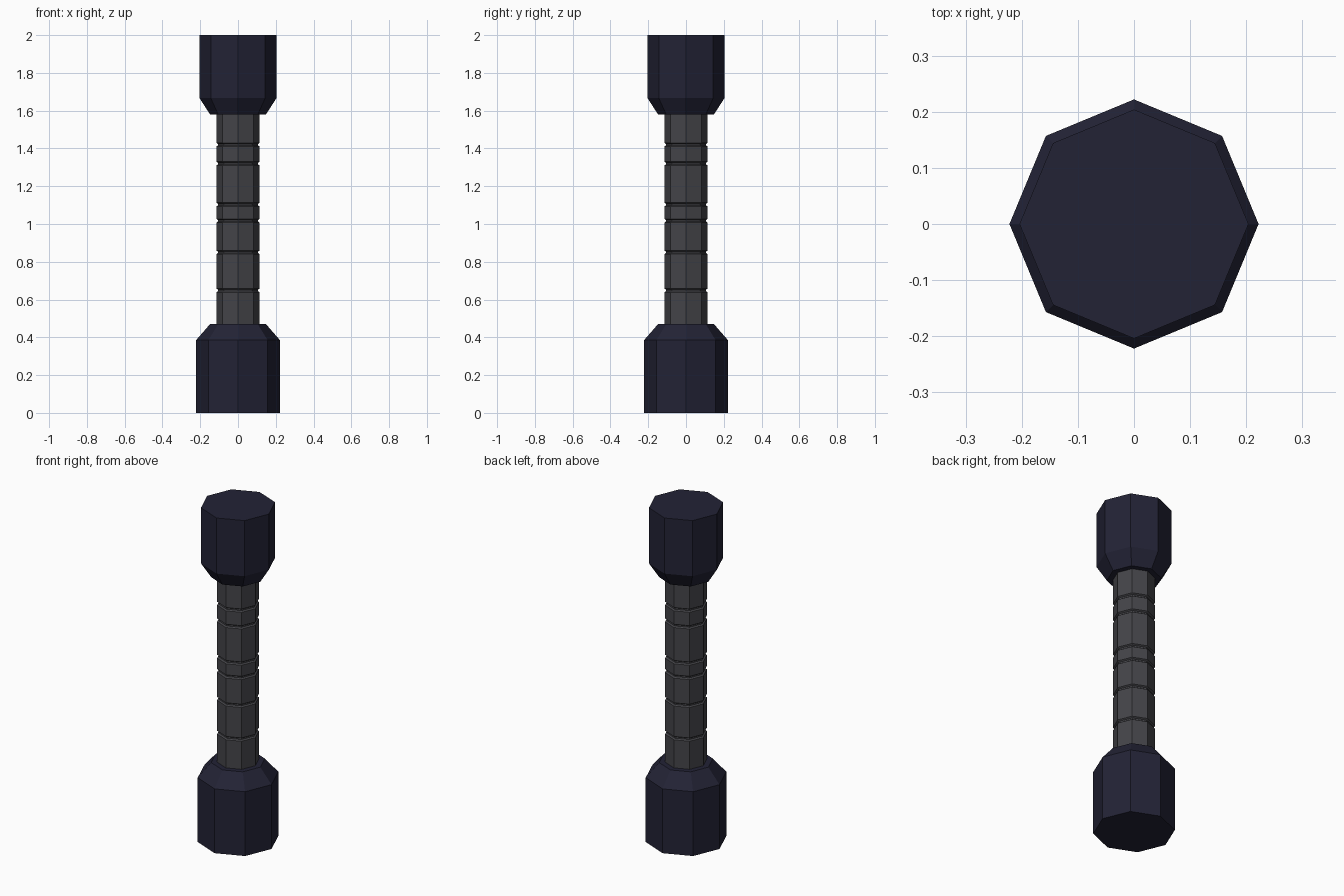
import bpy, bmesh, math

if "Cube" in bpy.data.objects:
    bpy.data.objects.remove(bpy.data.objects["Cube"])

SIDES = 8


def material(name, rgb):
    m = bpy.data.materials.new(name)
    m.diffuse_color = (*rgb, 1.0)
    m.use_nodes = True
    m.node_tree.nodes["Principled BSDF"].inputs["Base Color"].default_value = m.diffuse_color
    return m


def lathe(name, profile, mat):
    """Octagonal flat-shaded solid from a (radius, z) profile, capped at both ends."""
    bm = bmesh.new()
    rings = []
    for r, z in profile:
        rings.append([bm.verts.new((r * math.cos(2 * math.pi * i / SIDES),
                                    r * math.sin(2 * math.pi * i / SIDES), z))
                      for i in range(SIDES)])
    for low, high in zip(rings, rings[1:]):
        for i in range(SIDES):
            j = (i + 1) % SIDES
            bm.faces.new((low[i], low[j], high[j], high[i]))
    bm.faces.new(rings[0][::-1])
    bm.faces.new(rings[-1])
    bmesh.ops.recalc_face_normals(bm, faces=bm.faces)
    mesh = bpy.data.meshes.new(name)
    bm.to_mesh(mesh)
    bm.free()
    mesh.materials.append(mat)
    ob = bpy.data.objects.new(name, mesh)
    bpy.context.collection.objects.link(ob)
    return ob


navy = material("dark navy", (0.0165, 0.0165, 0.036))
grey = material("dark grey", (0.058, 0.058, 0.066))

# Weighted ends with a chamfer towards the grip
lathe("lower_weight", [(0.222, 0.0), (0.222, 0.385), (0.148, 0.47)], navy)
lathe("upper_weight", [(0.148, 1.58), (0.204, 1.667), (0.204, 2.0)], navy)

# Grip with narrow ring grooves
R, DEPTH, HALF = 0.115, 0.009, 0.010
grip = [(R, 0.465)]
for z in (0.648, 0.85, 1.017, 1.103, 1.32, 1.42):
    grip += [(R, z - HALF), (R - DEPTH, z - 0.004),
             (R - DEPTH, z + 0.004), (R, z + HALF)]
grip.append((R, 1.585))
lathe("grip", grip, grey)
